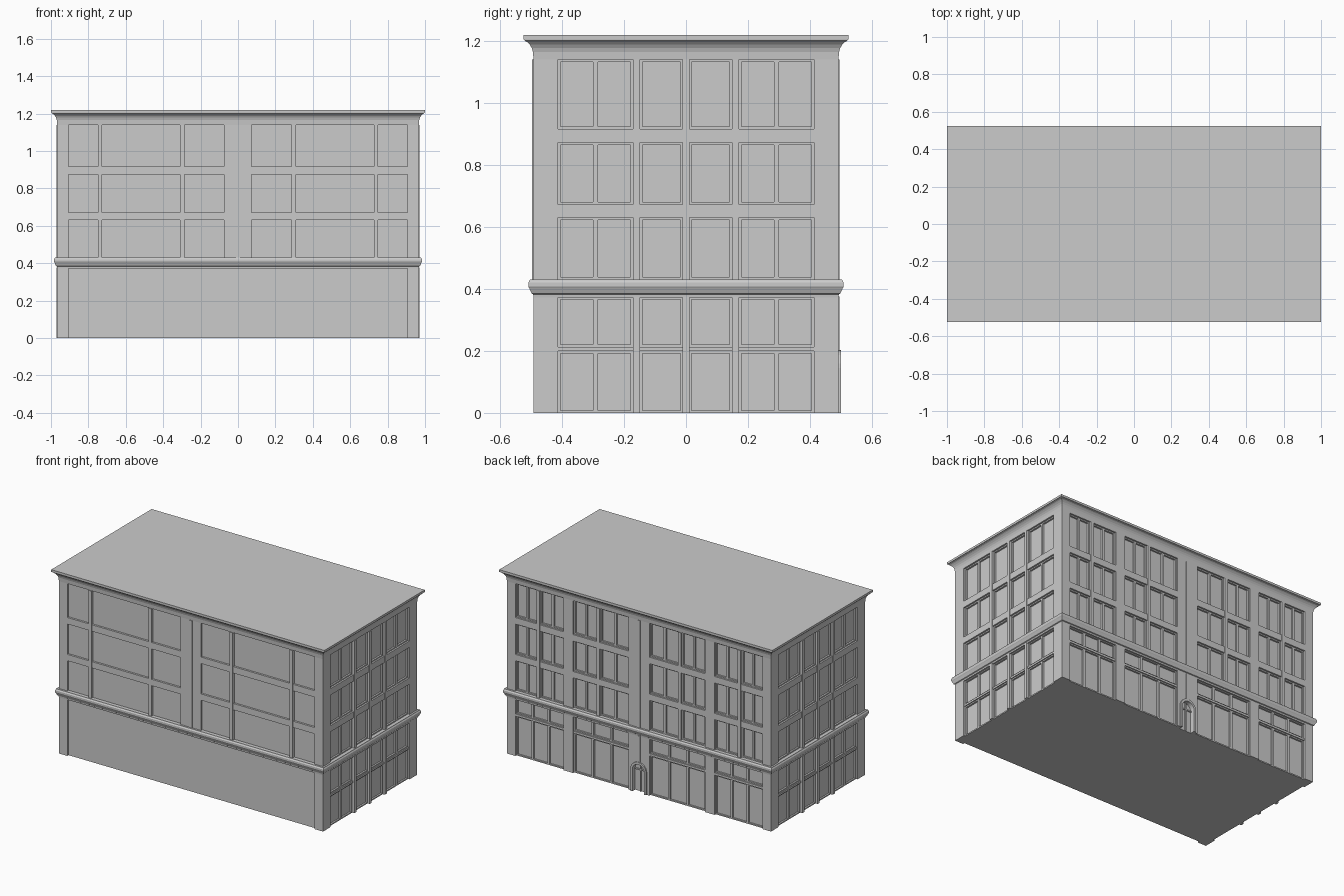
import bpy, bmesh, math
from mathutils import Matrix, Vector

if "Cube" in bpy.data.objects:
    bpy.data.objects.remove(bpy.data.objects["Cube"])

X, Y = 0.967, 0.492            # wall planes (half sizes)
CX, CY = 0.905, 0.413          # inner edges of the corner piers
GLASS = -0.022                 # depth of the window panes
FLOORS = [(0.43, 0.63), (0.672, 0.873), (0.916, 1.14)]
parts = {}


def world_box(name, lo, hi):
    """Add an axis aligned box to the named part."""
    bm = parts.setdefault(name, bmesh.new())
    lo, hi = Vector(lo), Vector(hi)
    m = Matrix.Translation((lo + hi) / 2) @ Matrix.Diagonal((*(hi - lo), 1))
    bmesh.ops.create_cube(bm, size=1, matrix=m)


def wall_box(part, side, u0, u1, z0, z1, d, back=-0.04):
    """Box on one facade: u along the wall, d outwards from the wall plane."""
    n = side + "_" + part
    if side in ("front", "back"):
        s = -1 if side == "front" else 1
        a, b = sorted((s * (Y + back), s * (Y + d)))
        world_box(n, (u0, a, z0), (u1, b, z1))
    else:
        s = -1 if side == "left" else 1
        a, b = sorted((s * (X + back), s * (X + d)))
        world_box(n, (a, u0, z0), (b, u1, z1))


def windows(side, u0, u1, z0, z1, n, t=0.008, mid=0.016):
    """Frame with n panes filling an opening."""
    d = -0.011
    wall_box("window_frames", side, u0, u1, z0, z0 + t, d)
    wall_box("window_frames", side, u0, u1, z1 - t, z1, d)
    wall_box("window_frames", side, u0, u0 + t, z0 + t, z1 - t, d)
    wall_box("window_frames", side, u1 - t, u1, z0 + t, z1 - t, d)
    for i in range(1, n):
        c = u0 + (u1 - u0) * i / n
        wall_box("window_frames", side, c - mid / 2, c + mid / 2, z0 + t, z1 - t, d)


def molding(name, profile):
    """Stack rectangular rings (z, offset) around the building and cap them."""
    bm = parts.setdefault(name, bmesh.new())
    rings = []
    for z, o in profile:
        a, b = X + o, Y + o
        rings.append([bm.verts.new(p) for p in
                      ((-a, -b, z), (a, -b, z), (a, b, z), (-a, b, z))])
    for r, q in zip(rings, rings[1:]):
        for i in range(4):
            j = (i + 1) % 4
            bm.faces.new((r[i], r[j], q[j], q[i]))
    bm.faces.new(rings[-1])
    bm.faces.new(rings[0][::-1])


def arch_part(name, outer, inner, y0, y1):
    """Extrude the strip between two matching outlines (x, z) in y."""
    bm = parts.setdefault(name, bmesh.new())
    for i in range(len(outer) - 1):
        quad = (outer[i], outer[i + 1], inner[i + 1], inner[i])
        f = bm.faces.new([bm.verts.new((x, y0, z)) for x, z in quad])
        r = bmesh.ops.extrude_face_region(bm, geom=[f])
        vs = [v for v in r["geom"] if isinstance(v, bmesh.types.BMVert)]
        bmesh.ops.translate(bm, verts=vs, vec=(0, y1 - y0, 0))
    bmesh.ops.remove_doubles(bm, verts=bm.verts, dist=1e-5)
    bmesh.ops.recalc_face_normals(bm, faces=bm.faces)


# Core: window pane planes, with a shallower plane on the plain front
world_box("building_core", (-X - GLASS, -Y + 0.013, 0), (X + GLASS, Y + GLASS, 1.15))

# Corner piers
for sx in (-1, 1):
    for sy in (-1, 1):
        xs, ys = sorted((sx * CX, sx * X)), sorted((sy * CY, sy * Y))
        world_box("corner_piers", (xs[0], ys[0], 0), (xs[1], ys[1], 1.15))

# Belt course and roof cornice
molding("belt_course", [(0.372, 0), (0.382, 0.001), (0.385, 0.006), (0.403, 0.014),
                        (0.408, 0.017), (0.42, 0.017), (0.426, 0.013), (0.43, 0.012), (0.4301, 0)])
molding("roof_cornice", [(1.14, 0), (1.165, 0.002), (1.178, 0.006), (1.188, 0.012),
                         (1.196, 0.02), (1.201, 0.028), (1.205, 0.029), (1.2055, 0.033), (1.22, 0.033)])

# Spandrels on every facade
for side, w in (("front", CX), ("back", CX), ("left", CY), ("right", CY)):
    for lo, hi in zip(FLOORS, FLOORS[1:]):
        wall_box("spandrels", side, -w, w, lo[1], hi[0], 0)

# Front: blank panels, centre pier and thin pilasters
wall_box("centre_pier", "front", -0.076, 0.073, 0.43, 1.14, 0)
for c in (-0.737, -0.298, 0, 0.298, 0.737):
    wall_box("pilasters", "front", c - 0.011, c + 0.011, 0.43, 1.14, 0.005)

# Left and right: four window bays over a glazed ground floor
for side in ("left", "right"):
    for u0, u1, n in ((-CY, -0.171, 2), (-0.149, -0.01, 1), (0.01, 0.149, 1), (0.171, CY, 2)):
        for z0, z1 in FLOORS:
            windows(side, u0, u1, z0, z1, n)
        windows(side, u0, u1, 0, 0.2, n)
        windows(side, u0, u1, 0.213, 0.374, n)
        wall_box("transoms", side, u0, u1, 0.2, 0.213, -0.004)
    for c in (-0.16, 0, 0.16):
        wall_box("pilasters", side, c - 0.011, c + 0.011, 0.43, 1.14, 0.004)
        wall_box("pilasters", side, c - 0.011, c + 0.011, 0, 0.376, 0.004)

# Back: window pairs above, shopfronts below
for s in (-1, 1):
    for a, b in ((0.076, 0.287), (0.309, 0.482), (0.552, 0.726), (0.748, CX)):
        u0, u1 = sorted((s * a, s * b))
        for z0, z1 in FLOORS:
            windows("back", u0, u1, z0, z1, 2)
    for a, b in ((0.076, 0.482), (0.552, CX)):
        u0, u1 = sorted((s * a, s * b))
        windows("back", u0, u1, 0, 0.262, 3)
        windows("back", u0, u1, 0.276, 0.374, 3)
        wall_box("transoms", "back", u0, u1, 0.262, 0.276, -0.004)
    u0, u1 = sorted((s * 0.482, s * 0.552))
    wall_box("piers", "back", u0, u1, 0, 1.14, 0)
    for c in (0.298, 0.737):
        wall_box("pilasters", "back", s * c - 0.011, s * c + 0.011, 0.43, 1.14, 0.004)
wall_box("piers", "back", -0.076, 0.076, 0.43, 1.14, 0)
wall_box("pilasters", "back", -0.011, 0.011, 0.43, 1.14, 0.004)

# Arched entrance in the centre of the back
N = 12


def arch(r, spring=0.145):
    pts = [(r * math.cos(math.pi * i / N), spring + r * math.sin(math.pi * i / N)) for i in range(N + 1)]
    return [(r, 0)] + pts + [(-r, 0)]


door = arch(0.043)
shell = [(0.076, 0)] + [(max(-0.076, min(0.076, 0.12 * math.cos(math.pi * i / N))),
                         0.145 if i in (0, N) else 0.376) for i in range(N + 1)] + [(-0.076, 0)]
arch_part("entrance_pier", shell, door, Y - 0.04, Y)
arch_part("entrance_surround", arch(0.058), door, Y - 0.01, Y + 0.008)
wall_box("door_post", "back", -0.003, 0.003, 0, 0.185, -0.015)
wall_box("door_rail", "back", -0.043, 0.043, 0.14, 0.148, -0.015)
wall_box("keystone_strip", "back", -0.011, 0.011, 0.2, 0.376, 0.004)

# Turn the collected parts into objects
for name, bm in parts.items():
    me = bpy.data.meshes.new(name)
    bm.to_mesh(me)
    bm.free()
    bpy.context.collection.objects.link(bpy.data.objects.new(name, me))
